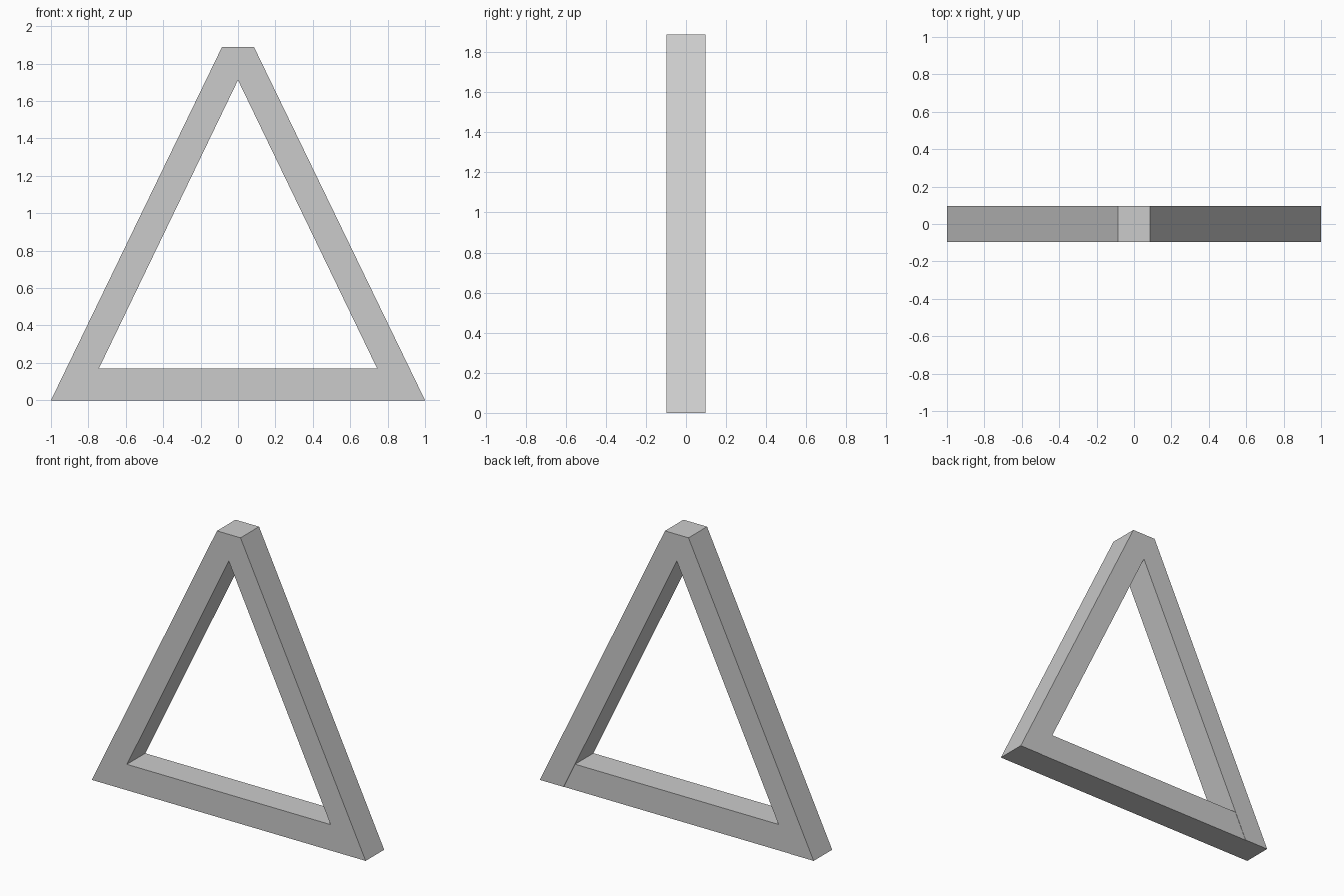
import bpy, bmesh

if "Cube" in bpy.data.objects:
    bpy.data.objects.remove(bpy.data.objects["Cube"])

DEPTH = 0.193   # front-to-back thickness
HALF = DEPTH / 2


def prism(name, outline, y0, y1):
    """Extrude an x/z outline from y0 (front) to y1 (back)."""
    bm = bmesh.new()
    face = bm.faces.new([bm.verts.new((x, y0, z)) for x, z in outline])
    ext = bmesh.ops.extrude_face_region(bm, geom=[face], use_keep_orig=True)
    moved = [v for v in ext["geom"] if isinstance(v, bmesh.types.BMVert)]
    bmesh.ops.translate(bm, verts=moved, vec=(0, y1 - y0, 0))
    bmesh.ops.recalc_face_normals(bm, faces=bm.faces[:])
    mesh = bpy.data.meshes.new(name)
    bm.to_mesh(mesh)
    bm.free()
    obj = bpy.data.objects.new(name, mesh)
    bpy.context.collection.objects.link(obj)
    return obj


def mirrored(half):
    """Complete a right-half outline across x = 0."""
    return half + [(-x, z) for x, z in reversed(half) if x > 0]


# Two slanted legs meeting at a flat-topped peak
right_half = [(0, 1.712), (0.826, 0), (1.0, 0), (0.086, 1.888)]
prism("legs", mirrored(right_half), -HALF, HALF)

# Base bar between the legs, a hair shallower at the back
prism("base_bar", mirrored([(0.826, 0), (0.744, 0.171)]), -HALF, HALF - 0.002)
